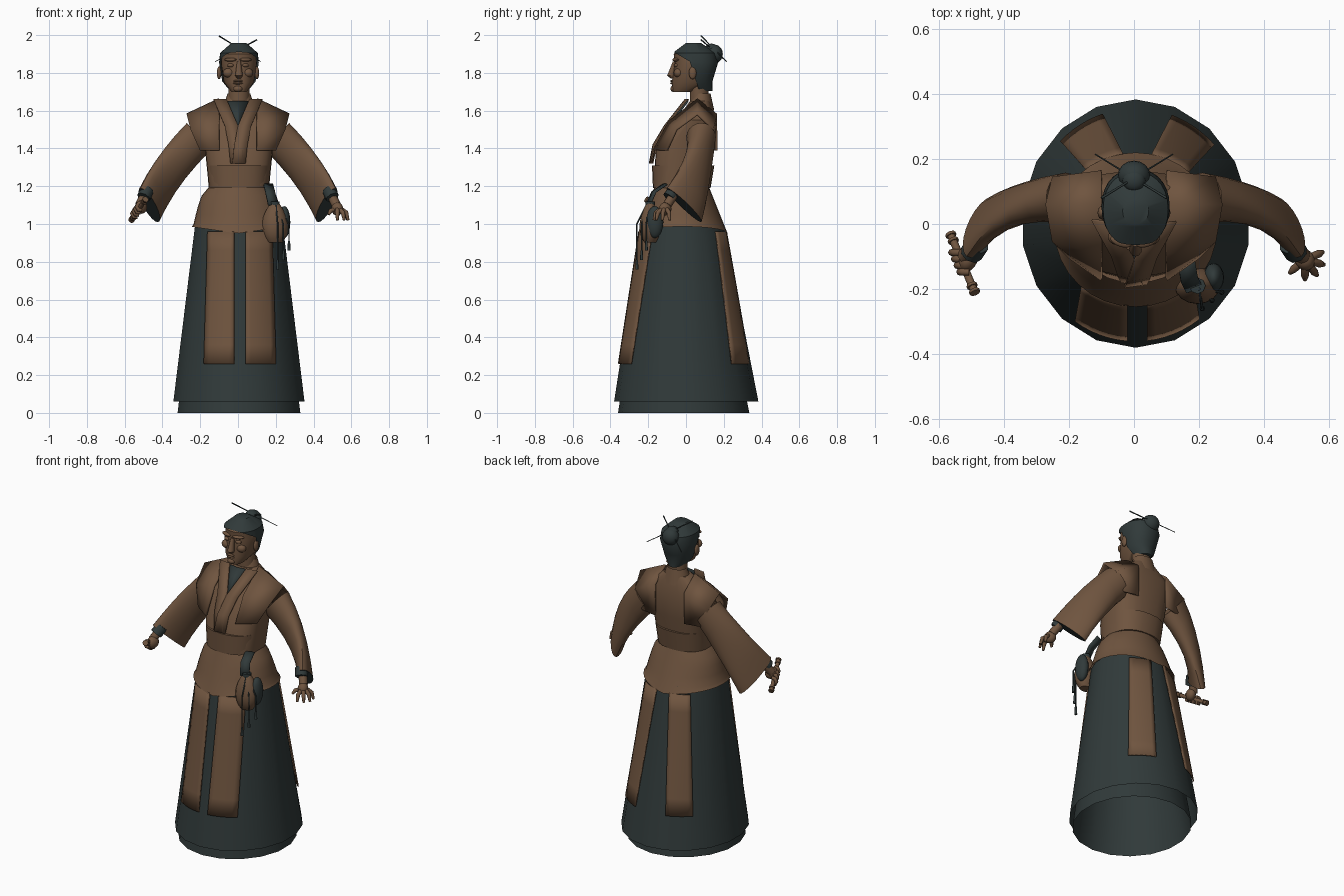
import bpy, bmesh, math
from mathutils import Vector, Matrix

default_cube = bpy.data.objects.get("Cube")
if default_cube:
    bpy.data.objects.remove(default_cube, do_unlink=True)


def material(name, red, green, blue):
    mat = bpy.data.materials.new(name)
    mat.use_nodes = True
    mat.diffuse_color = (red, green, blue, 1)
    mat.node_tree.nodes["Principled BSDF"].inputs["Base Color"].default_value = mat.diffuse_color
    return mat


BROWN = material("warm_brown", 0.16, 0.09, 0.05)
DARK = material("dark_slate", 0.03, 0.042, 0.042)


def finish(name, bm, *mats):
    bmesh.ops.recalc_face_normals(bm, faces=bm.faces)
    mesh = bpy.data.meshes.new(name)
    bm.to_mesh(mesh)
    bm.free()
    for mat in mats:
        mesh.materials.append(mat)
    obj = bpy.data.objects.new(name, mesh)
    bpy.context.collection.objects.link(obj)
    bpy.ops.object.select_all(action='DESELECT')
    obj.select_set(True)
    bpy.context.view_layer.objects.active = obj
    bpy.ops.object.shade_smooth_by_angle(angle=math.radians(40))
    return obj


def loft(rings, sides, power=2, open_ends=False):
    """Skin rings of (centre, half axis u, half axis v); the last cap uses the last material."""
    bm = bmesh.new()
    bend = lambda value: math.copysign(abs(value) ** (2 / power), value)
    loops = []
    for centre, u, v in rings:
        angles = [math.pi / 2 + math.tau * i / sides for i in range(sides)]
        loops.append([bm.verts.new(centre + u * bend(math.cos(a)) + v * bend(math.sin(a))) for a in angles])
    for low, high in zip(loops, loops[1:]):
        for i in range(sides):
            bm.faces.new((low[i - 1], low[i], high[i], high[i - 1]))
    if not open_ends:
        bm.faces.new(loops[0])
        bm.faces.new(loops[-1]).material_index = 1
    return bm


def level(z, width, front, back, x=0.005):
    return Vector((x, (front + back) / 2, z)), Vector((width, 0, 0)), Vector((0, (back - front) / 2, 0))


def body(name, mat, levels, sides=24, power=2, open_ends=False):
    bm = loft([level(*row) for row in levels], sides, power, open_ends)
    return finish(name, bm, mat, mat)


def ball(name, mat, centre, size, turn=0):
    bm = bmesh.new()
    matrix = Matrix.Translation(centre) @ Matrix.Rotation(turn, 4, 'Z') @ Matrix.Diagonal((*size, 1))
    bmesh.ops.create_uvsphere(bm, u_segments=16, v_segments=10, radius=1, matrix=matrix)
    return finish(name, bm, mat)


def sheet(name, mat, rows, thickness=0.008):
    bm = bmesh.new()
    verts = [[bm.verts.new(point) for point in row] for row in rows]
    for a, b in zip(verts, verts[1:]):
        for i in range(len(a) - 1):
            bm.faces.new((a[i], a[i + 1], b[i + 1], b[i]))
    solidify = finish(name, bm, mat).modifiers.new("thickness", 'SOLIDIFY')
    solidify.thickness, solidify.offset = thickness, 0


def cord(name, mat, points, radius, tip=1):
    curve = bpy.data.curves.new(name, 'CURVE')
    curve.dimensions, curve.bevel_depth = '3D', radius
    curve.bevel_resolution, curve.use_fill_caps = 2, True
    spline = curve.splines.new('POLY')
    spline.points.add(len(points) - 1)
    for point, place in zip(spline.points, points):
        point.co = (*place, 1)
    spline.points[-1].radius = tip
    curve.materials.append(mat)
    bpy.context.collection.objects.link(bpy.data.objects.new(name, curve))


def flip(points, side):
    return [Vector((side * x, y, z)) for x, y, z in points]


# Straight-sided skirt over a narrower underskirt
def skirt_level(z, inset=0):
    return z, 0.36 - z / 8 - inset, inset + 0.155 * z - 0.39, 0.395 - 0.195 * z - 2 * inset


body("skirt", DARK, [skirt_level(0.06), skirt_level(1)], 18, open_ends=True)
body("underskirt", DARK, [skirt_level(0, 0.03), skirt_level(0.5, 0.03)], 18, open_ends=True)


# Hanging panels laid on the skirt
def on_skirt(x, z, facing):
    centre, u, v = level(*skirt_level(z))
    reach = math.sqrt(1 - ((x - centre.x) / u.x) ** 2)
    return x, centre.y + facing * (v.y * reach + 0.008), z


for facing, place, low, high, half in ((-1, "front", 0.11, 0.1, 0.08), (1, "back", 0.17, 0.1, 0.065)):
    for side, hand in ((-1, "right"), (1, "left")):
        rows = []
        for step in range(8):
            t = step / 7
            middle = 0.01 + side * (low + (high - low) * t)
            reach = half * (1 - t / 8)
            rows.append([on_skirt(middle + reach * k / 3, 0.26 + 0.7 * t, facing) for k in range(-3, 4)])
        sheet(f"{place}_panel_{hand}", BROWN, rows)

# Jacket with a flared lower part whose hem rises at the sides
flare = [step / 5 for step in range(6)]
hem = body("jacket_skirt", BROWN, [(1.2 - t / 4, 0.155 + 0.095 * math.sqrt(t), -0.165 - 0.09 * t, 0.12 + 0.1 * t)
                                   for t in flare], 32, open_ends=True)
for vert in hem.data.vertices:
    if vert.co.z < 0.96:
        vert.co.z += abs(vert.co.x) / 7
body("jacket_torso", BROWN, [(1.2, 0.16, -0.17, 0.12), (1.4, 0.18, -0.16, 0.15),
                             (1.55, 0.21, -0.05, 0.16), (1.65, 0.08, 0.02, 0.13)], 28, 2.6)
body("belt", BROWN, [(1.19, 0.16, -0.175, 0.13), (1.31, 0.17, -0.18, 0.15)], 28, 2.4)
body("collar", BROWN, [(1.6, 0.09, 0, 0.15), (1.69, 0.06, 0.04, 0.13)], open_ends=True)
sheet("undershirt", DARK, [[(x * half, y + abs(x) / 100, z) for x in (-1, 0, 1)]
                           for z, half, y in ((1.65, 0.06, 0), (1.52, 0.01, -0.1))])

VEST_INNER = [(0.1, y, z) for y, z in ((-0.17, 1.39), (-0.09, 1.54), (0.06, 1.66), (0.16, 1.58), (0.16, 1.39))]
VEST_OUTER = [(0.2, -0.1, 1.39), (0.25, -0.05, 1.5), (0.27, 0.06, 1.58), (0.25, 0.14, 1.5), (0.2, 0.14, 1.39)]
LAPEL = [(0.06, 0, 1.66), (0, -0.11, 1.52), (-0.02, -0.17, 1.42), (-0.03, -0.19, 1.32)]
SLEEVE_PATH = Vector((0.21, 0.08, 1.46)), Vector((0.38, 0.08, 1.29)), Vector((0.47, -0.01, 1.1))
SLEEVE_TALL = Vector((0.06, 0, 0.075)), Vector((0.045, -0.09, 0.09))
SLEEVE_DEEP = Vector((0, 0.078, 0)), Vector((0.035, 0.025, 0))

for side, hand in ((-1, "right"), (1, "left")):
    # Vest shoulder and lapel, the left lapel lying over the right
    sheet("vest_" + hand, BROWN, [flip(VEST_INNER, side), flip(VEST_OUTER, side)], 0.012)
    lapel = flip(LAPEL, side)
    for point in lapel:
        point.y -= side * 0.003
    sheet("lapel_" + hand, BROWN, [lapel, [p + Vector((side * 0.07, 0.01, 0)) for p in lapel]])

    # Wide sleeve with a dark opening, wristband and wrist
    rings = []
    for t in flare:
        start, bend, end = SLEEVE_PATH
        centre = start.lerp(bend, t).lerp(bend.lerp(end, t), t)
        rings.append(flip((centre, SLEEVE_TALL[0].lerp(SLEEVE_TALL[1], t),
                           SLEEVE_DEEP[0].lerp(SLEEVE_DEEP[1], t)), side))
    finish("sleeve_" + hand, loft(rings, 20), BROWN, DARK)
    cord("wristband_" + hand, DARK, flip([(0.48, -0.06, 1.18), (0.5, -0.09, 1.14)], side), 0.036)
    cord("wrist_" + hand, BROWN, flip([(0.48, -0.05, 1.18), (0.52, -0.1, 1.1)], side), 0.025)

    # Paired features of the face
    ball("ear_" + hand, BROWN, (side * 0.1, 0.035, 1.8), (0.012, 0.02, 0.034))
    ball("brow_" + hand, BROWN, (side * 0.04, -0.054, 1.87), (0.034, 0.016, 0.01), side / 3)
    ball("eye_" + hand, BROWN, (side * 0.04, -0.052, 1.84), (0.018, 0.012, 0.01), side / 3)
    ball("cheek_" + hand, BROWN, (side * 0.05, -0.04, 1.8), (0.03, 0.025, 0.025))

# Open left hand with spread fingers
palm = Vector((0.525, -0.11, 1.08))
ball("palm_left", BROWN, palm, (0.03, 0.035, 0.035), 0.6)
for i, finger in enumerate(("little", "ring", "middle", "index")):
    spread = Vector((math.cos(0.4 - 0.65 * i), math.sin(0.4 - 0.65 * i), 0))
    points = [palm + spread * reach - Vector((0, 0, drop)) for reach, drop in ((0.02, 0), (0.05, 0.02), (0.06, 0.06))]
    cord(f"{finger}_finger_left", BROWN, points, 0.012, 0.6)
cord("thumb_left", BROWN, [palm, (0.49, -0.14, 1.07), (0.48, -0.15, 1.05)], 0.012, 0.6)

# Closed right hand around a short ringed rod
rod_back, rod_front = Vector((-0.565, -0.03, 1.02)), Vector((-0.49, -0.21, 1.13))
cord("rod", BROWN, [rod_back, rod_front], 0.012)
for i, t in enumerate((0, 0.1, 0.87, 0.97)):
    cord(f"rod_ring_{i}", BROWN, [rod_back.lerp(rod_front, t), rod_back.lerp(rod_front, t + 0.04)], 0.017)
ball("fist", BROWN, (-0.51, -0.11, 1.09), (0.028, 0.038, 0.036), -0.4)
for i, finger in enumerate(("little", "ring", "middle", "index")):
    grip = rod_back.lerp(rod_front, 0.32 + i / 9)
    curl = [grip + Vector((-math.cos(a), 0, math.sin(a))) * 0.02 for a in (-2, -1, 0, 1, 2)]
    cord(f"{finger}_finger_right", BROWN, curl, 0.011)

# Neck, head and face
body("neck", BROWN, [(1.6, 0.055, 0.02, 0.12), (1.75, 0.055, 0.02, 0.12)])
HEAD = [(1.7, 0.04, -0.07, 0.04), (1.75, 0.08, -0.075, 0.13), (1.85, 0.095, -0.06, 0.16),
        (1.9, 0.09, -0.065, 0.15), (1.95, 0.04, 0, 0.08)]
body("head", BROWN, HEAD, 28, 2.2)
body("nose", BROWN, [(z, half, front, -0.05) for z, half, front in
                     ((1.77, 0.01, -0.08), (1.785, 0.02, -0.1), (1.86, 0.01, -0.07))], 12)
ball("upper_lip", BROWN, (0, -0.07, 1.757), (0.026, 0.014, 0.006))
ball("lower_lip", BROWN, (0, -0.07, 1.745), (0.026, 0.014, 0.006))
ball("chin", BROWN, (0, -0.065, 1.716), (0.024, 0.017, 0.017))

# Hair cap, cut away in front of the hairline
hair = loft([level(z + 0.005, half + 0.01, front - 0.006, max(back, 0.13) + 0.01)
             if z < HEAD[-1][0] else level(z + 0.008, half, front, back) for z, half, front, back in HEAD], 28, 2.2)
corner = Vector((0, 0.02, 1.86))
hairline = [Vector((0, 0.5, 0.85)), Vector((0, 0.95, 0.3))]
for normal in hairline:
    geometry = hair.verts[:] + hair.edges[:] + hair.faces[:]
    bmesh.ops.bisect_plane(hair, geom=geometry, plane_co=corner, plane_no=normal)
bare = [f for f in hair.faces if all((f.calc_center_median() - corner).dot(n) < 0 for n in hairline)]
bmesh.ops.delete(hair, geom=bare, context='FACES')
finish("hair", hair, DARK, DARK)
ball("bun", DARK, (0, 0.15, 1.9), (0.05, 0.045, 0.05))
ball("bun_knot", DARK, (0, 0.135, 1.93), (0.035, 0.035, 0.025))
for side, hand in ((-1, "right"), (1, "left")):
    cord("hairpin_" + hand, DARK, flip([(0.1, 0.08, 1.985 - side / 100), (-0.12, 0.215, 1.86)], side), 0.004, 0.5)

# Pear-shaped pouch with strap, flask, cords and tassels
pouch = []
for step in range(1, 12):
    t = step / 12
    girth = 0.07 * math.sin(math.pi * t ** 0.8) ** 0.7
    pouch.append((0.88 + t / 4, girth, -0.19 - 0.8 * girth, -0.19 + 0.8 * girth, 0.195))
body("pouch", BROWN, pouch, 16)
sheet("pouch_strap", DARK, [[(x, y, z), (x + 0.05, y + 0.02, z)] for x, y, z in
                            ((0.135, -0.12, 1.21), (0.145, -0.18, 1.17), (0.16, -0.21, 1.1))])
ball("flask", DARK, (0.245, -0.165, 1.01), (0.032, 0.045, 0.085))
cord("pouch_tie", DARK, [(0.195, -0.19, 1.1), (0.195, -0.19, 1.12)], 0.025)
for i, place in enumerate(("outer", "middle", "inner")):
    end = Vector((0.27 - 0.03 * i, -0.21 - 0.025 * i, 0.86 - 0.05 * i))
    cord(f"{place}_cord", DARK, [(0.2, -0.2, 1.12), (end.x, end.y, 1), end], 0.004)
    cord(f"{place}_tassel", DARK, [end + Vector((0, 0, 0.05)), end], 0.006, 1.4)
